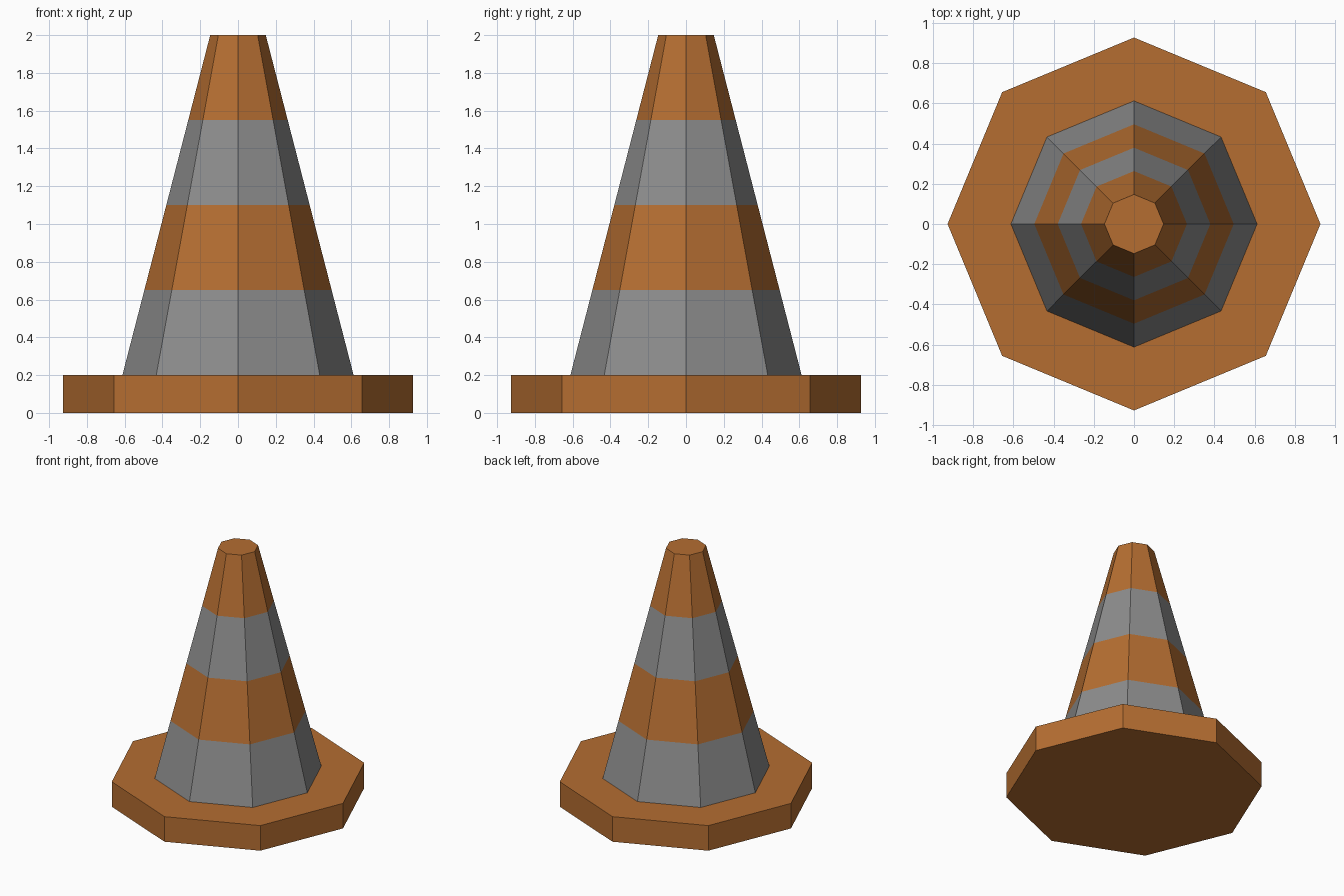
import bpy
import bmesh
from math import cos, sin, pi

SIDES = 8

default = bpy.data.objects.get("Cube")
if default:
    bpy.data.objects.remove(default, do_unlink=True)


def make_material(name, colour):
    mat = bpy.data.materials.new(name)
    mat.use_nodes = True
    mat.diffuse_color = colour
    mat.node_tree.nodes["Principled BSDF"].inputs["Base Color"].default_value = colour
    return mat


orange = make_material("orange", (0.46, 0.155, 0.031, 1))
grey = make_material("grey", (0.265, 0.265, 0.265, 1))


def stacked_rings(name, profile, materials):
    """Octagonal solid from (radius, height) rings; bands alternate materials."""
    bm = bmesh.new()
    rings = []
    for radius, z in profile:
        rings.append([bm.verts.new((radius * cos(2 * pi * i / SIDES),
                                    radius * sin(2 * pi * i / SIDES), z))
                      for i in range(SIDES)])
    for band, (low, high) in enumerate(zip(rings, rings[1:])):
        for i in range(SIDES):
            j = (i + 1) % SIDES
            face = bm.faces.new((low[i], low[j], high[j], high[i]))
            face.material_index = band % len(materials)
    bm.faces.new(rings[0][::-1])
    # The top cap continues the colour of the highest band
    bm.faces.new(rings[-1]).material_index = (len(profile) - 2) % len(materials)
    mesh = bpy.data.meshes.new(name)
    bm.to_mesh(mesh)
    bm.free()
    for mat in materials:
        mesh.materials.append(mat)
    obj = bpy.data.objects.new(name, mesh)
    bpy.context.collection.objects.link(obj)
    return obj


# Flat octagonal foot
stacked_rings("base", [(0.927, 0), (0.927, 0.2)], [orange])

# Tapered body with four equal bands, grey at the bottom
BANDS = 4
bottom, top = (0.612, 0.2), (0.147, 2.0)
profile = [tuple(a + (b - a) * k / BANDS for a, b in zip(bottom, top))
           for k in range(BANDS + 1)]
stacked_rings("cone_body", profile, [grey, orange])
